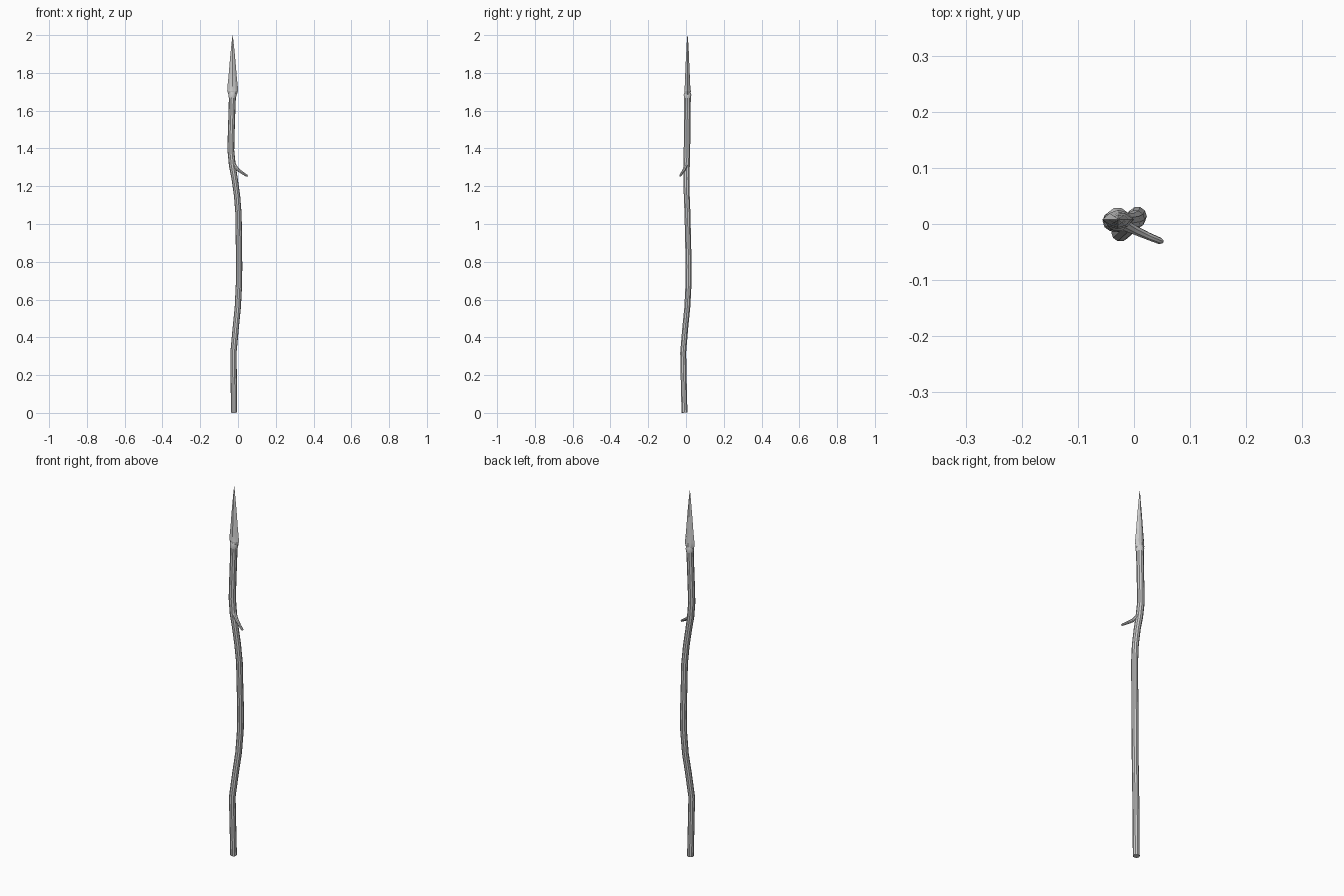
import bpy, bmesh, math, random
from mathutils import Vector

if "Cube" in bpy.data.objects:
    bpy.data.objects.remove(bpy.data.objects["Cube"])

random.seed(4)


def loft(name, rings, angle=35):
    """Skin a list of equal-length vertex rings and cap both ends."""
    bm = bmesh.new()
    loops = [[bm.verts.new(p) for p in r] for r in rings]
    n = len(loops[0])
    for a, b in zip(loops, loops[1:]):
        for i in range(n):
            bm.faces.new((a[i], a[(i + 1) % n], b[(i + 1) % n], b[i]))
    bm.faces.new(loops[0][::-1])
    bm.faces.new(loops[-1])
    bmesh.ops.recalc_face_normals(bm, faces=bm.faces)
    mesh = bpy.data.meshes.new(name)
    bm.to_mesh(mesh)
    bm.free()
    ob = bpy.data.objects.new(name, mesh)
    bpy.context.collection.objects.link(ob)
    bpy.context.view_layer.objects.active = ob
    ob.select_set(True)
    bpy.ops.object.shade_smooth_by_angle(angle=math.radians(angle))
    ob.select_set(False)
    return ob


def tube(name, path, sides):
    """Path entries are x, y, z, radius; rings follow the path direction."""
    rings = []
    for i, (x, y, z, r) in enumerate(path):
        a, b = path[max(i - 1, 0)], path[min(i + 1, len(path) - 1)]
        d = (Vector(b[:3]) - Vector(a[:3])).normalized()
        u = Vector((0, 1, 0)).cross(d).normalized()
        v = d.cross(u)
        rings.append([Vector((x, y, z)) + r * (math.cos(t) * u + math.sin(t) * v)
                      for t in (2 * math.pi * k / sides for k in range(sides))])
    return loft(name, rings)


# Crooked wooden shaft
shaft = tube("shaft", [
    (-.021, -.008, .001, .0165), (-.022, -.011, .12, .0165),
    (-.024, -.015, .32, .0165), (-.012, -.004, .45, .0165),
    (-.001, .007, .56, .0165), (.005, .013, .68, .0168),
    (.006, .014, .78, .0168), (.004, .010, .95, .0165),
    (.003, .008, 1.05, .0165), (-.005, .004, 1.15, .0165),
    (-.018, .002, 1.24, .0165), (-.030, .003, 1.31, .018),
    (-.038, .005, 1.39, .018), (-.036, .006, 1.48, .018),
    (-.032, .007, 1.60, .018), (-.030, .008, 1.665, .0185),
    (-.029, .008, 1.684, .0215), (-.029, .008, 1.700, .016)], 10)

# Broken side twig
tube("side_twig", [
    (-.034, .006, 1.345, .010), (-.018, -.001, 1.308, .0105),
    (.000, -.010, 1.287, .0085), (.026, -.022, 1.269, .0068),
    (.046, -.030, 1.256, .0060), (.051, -.031, 1.253, .0035)], 8)

# Knapped spear point: flat lens section with slightly uneven edges
head = []
for z, w, t in [(1.668, .014, .010), (1.690, .024, .017), (1.705, .0285, .017),
                (1.722, .028, .015), (1.75, .025, .014), (1.79, .021, .012),
                (1.84, .017, .010), (1.89, .0125, .008), (1.94, .0075, .0055),
                (1.98, .003, .003), (1.999, .0006, .0006)]:
    ring = []
    for cx, cy in [(1, 0), (.55, .72), (0, 1), (-.55, .72),
                   (-1, 0), (-.55, -.72), (0, -1), (.55, -.72)]:
        j = random.uniform(.92, 1.05)
        ring.append((-.0285 + cx * w * (j if cy else 1), .008 + cy * t * j, z))
    head.append(ring)
loft("spear_point", head, 12)
